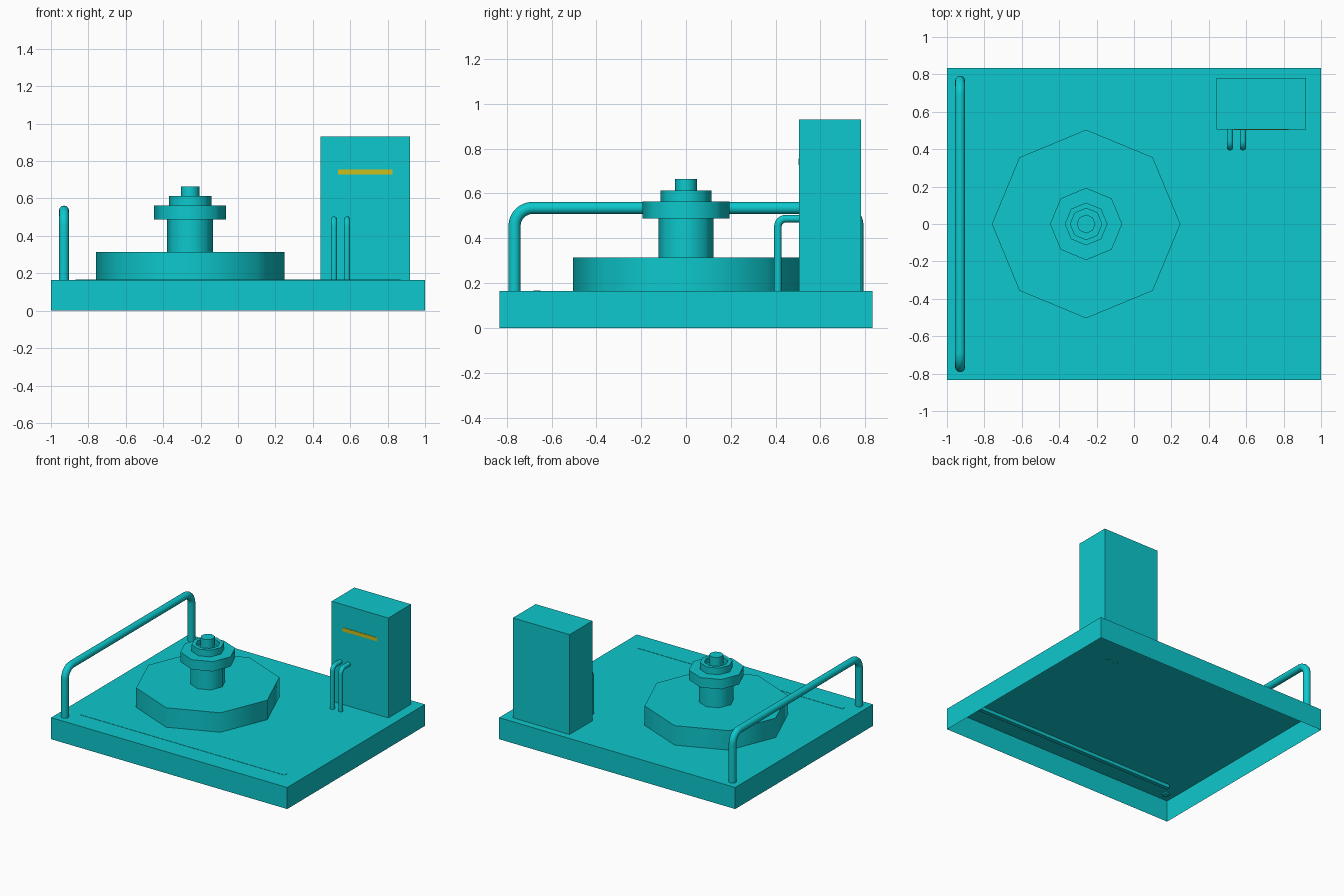
import bpy, bmesh
from math import pi, sin, cos, radians
from mathutils import Vector, Matrix

if "Cube" in bpy.data.objects:
    bpy.data.objects.remove(bpy.data.objects["Cube"])


def material(name, color):
    m = bpy.data.materials.new(name)
    m.diffuse_color = color
    m.use_nodes = True
    m.node_tree.nodes["Principled BSDF"].inputs["Base Color"].default_value = m.diffuse_color
    return m


TEAL = material("teal", (0.004, 0.58, 0.61, 1))
YELLOW = material("yellow", (0.61, 0.51, 0.01, 1))


def finish(name, bm, mat):
    mesh = bpy.data.meshes.new(name)
    bm.to_mesh(mesh)
    bm.free()
    mesh.materials.append(mat)
    obj = bpy.data.objects.new(name, mesh)
    bpy.context.collection.objects.link(obj)
    return obj


def smooth(mesh):
    for p in mesh.polygons:
        p.use_smooth = True
    mesh.set_sharp_from_angle(angle=radians(50))


def box(name, lo, hi, mat=TEAL, open_bottom=False):
    lo, hi = Vector(lo), Vector(hi)
    bm = bmesh.new()
    bmesh.ops.create_cube(bm, size=1, matrix=Matrix.Translation((lo + hi) / 2)
                          @ Matrix.Diagonal((*(hi - lo), 1)))
    if open_bottom:
        bottom = [f for f in bm.faces if f.normal.z < -0.5]
        bmesh.ops.delete(bm, geom=bottom, context='FACES')
    return finish(name, bm, mat)


def lathe(name, profile, center, sides=8):
    """Revolve (radius, z) points, closing both ends with flat caps."""
    bm = bmesh.new()
    rings = [[bm.verts.new((center[0] + r * cos(2 * pi * i / sides),
                            center[1] + r * sin(2 * pi * i / sides), z))
              for i in range(sides)] for r, z in profile]
    for a, b in zip(rings, rings[1:]):
        for i in range(sides):
            j = (i + 1) % sides
            bm.faces.new((a[i], a[j], b[j], b[i]))
    bm.faces.new(rings[0][::-1])
    bm.faces.new(rings[-1])
    obj = finish(name, bm, TEAL)
    smooth(obj.data)
    return obj


def fillet(x, y, z, r, start, end, steps=8):
    """Arc points in the YZ plane around (y, z)."""
    return [(x, y + r * cos(radians(start + (end - start) * i / steps)),
             z + r * sin(radians(start + (end - start) * i / steps)))
            for i in range(steps + 1)]


def tube(name, points, radius):
    curve = bpy.data.curves.new(name, 'CURVE')
    curve.dimensions = '3D'
    curve.bevel_depth = radius
    curve.bevel_resolution = 4
    curve.use_fill_caps = True
    spline = curve.splines.new('POLY')
    spline.points.add(len(points) - 1)
    for p, co in zip(spline.points, points):
        p.co = (*co, 1)
    curve.materials.append(TEAL)
    obj = bpy.data.objects.new(name, curve)
    bpy.context.collection.objects.link(obj)
    bpy.ops.object.select_all(action='DESELECT')
    obj.select_set(True)
    bpy.context.view_layer.objects.active = obj
    bpy.ops.object.convert(target='MESH')
    smooth(bpy.context.view_layer.objects.active.data)


TOP = 0.165

# Hollow base tray, open underneath, with the long strip let into its top
box("base", (-1, -0.833, 0), (1, 0.833, TOP), open_bottom=True)
box("front_strip", (-0.87, -0.68, TOP - 0.025), (0.87, -0.65, TOP + 0.002))

# Octagonal platter and stepped hub with a recessed collar around the post
CENTER = (-0.256, 0)
lathe("platter", [(0.504, TOP), (0.504, 0.314)], CENTER)
lathe("hub", [(0.123, 0.314), (0.123, 0.488), (0.193, 0.488), (0.193, 0.563),
              (0.114, 0.563), (0.114, 0.614), (0.084, 0.614), (0.084, 0.575),
              (0.05, 0.575), (0.05, 0.665)], CENTER)

# Side handle: two posts with rounded bends
HX, HY, HZ, HR = -0.93, 0.765, 0.535, 0.08
tube("side_handle",
     [(HX, -HY, TOP - 0.01)]
     + fillet(HX, -HY + HR, HZ - HR, HR, 180, 90)
     + fillet(HX, HY - HR, HZ - HR, HR, 90, 0)
     + [(HX, HY, TOP - 0.01)], 0.027)

# Tower with its yellow slot
box("tower", (0.44, 0.505, TOP), (0.92, 0.78, 0.93))
box("tower_slot", (0.535, 0.502, 0.727), (0.825, 0.515, 0.755), YELLOW)

# Two bent pipes from the base into the tower
for i, x in enumerate((0.513, 0.583)):
    tube(f"pipe_{i + 1}",
         [(x, 0.41, TOP - 0.005)] + fillet(x, 0.445, 0.452, 0.035, 180, 90)
         + [(x, 0.53, 0.487)], 0.017)
